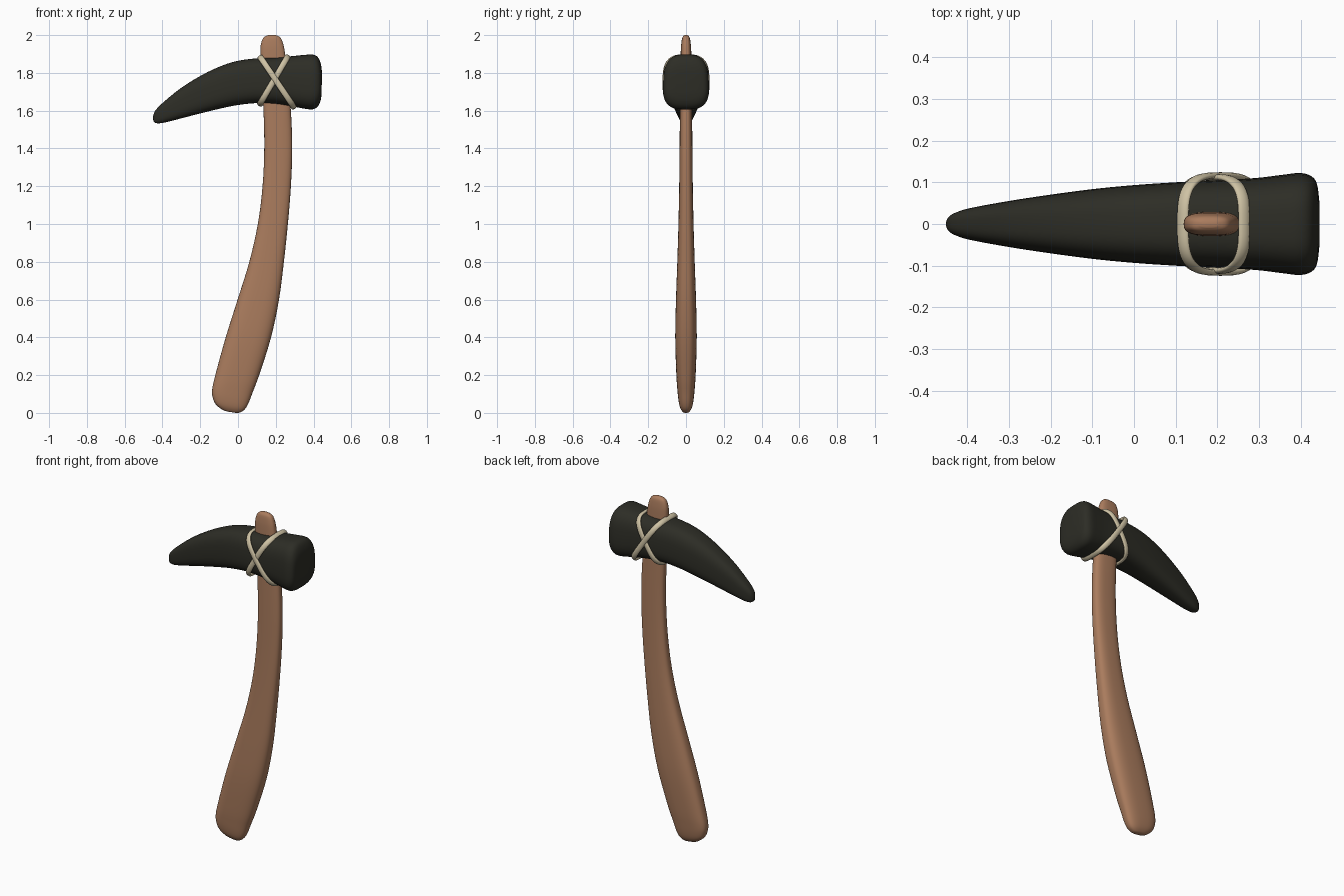
import bpy, bmesh, math
from mathutils import Vector

if "Cube" in bpy.data.objects:
    bpy.data.objects.remove(bpy.data.objects["Cube"])


def power(v, e):
    return math.copysign(abs(v) ** e, v)


def skin(name, rings, color, closed=False):
    """Join equal rings of points into one smooth, solid skin."""
    bm = bmesh.new()
    vs = [[bm.verts.new(p) for p in r] for r in rings]
    n = len(vs[0])
    for i in range(len(vs) if closed else len(vs) - 1):
        a, b = vs[i], vs[(i + 1) % len(vs)]
        for j in range(n):
            k = (j + 1) % n
            bm.faces.new((a[j], a[k], b[k], b[j]))
    if not closed:
        bm.faces.new(vs[0])
        bm.faces.new(vs[-1])
    bmesh.ops.recalc_face_normals(bm, faces=bm.faces)
    for f in bm.faces:
        f.smooth = True
    mesh = bpy.data.meshes.new(name)
    bm.to_mesh(mesh)
    bm.free()
    obj = bpy.data.objects.new(name, mesh)
    bpy.context.collection.objects.link(obj)
    mat = bpy.data.materials.get(color[0]) or bpy.data.materials.new(color[0])
    mat.diffuse_color = color[1]
    mat.use_nodes = True
    mat.node_tree.nodes["Principled BSDF"].inputs["Base Color"].default_value = mat.diffuse_color
    mesh.materials.append(mat)
    return obj


def refine(st, steps=4):
    """Catmull-Rom interpolation between the stations."""
    out = []
    for i in range(len(st) - 1):
        q = [st[max(i - 1, 0)], st[i], st[i + 1], st[min(i + 2, len(st) - 1)]]
        for s in range(steps):
            t = s / steps
            out.append([0.5 * (2 * b + (c - a) * t + (2 * a - 5 * b + 4 * c - d) * t * t
                        + (3 * b - a - 3 * c + d) * t ** 3) for a, b, c, d in zip(*q)])
    return out + [list(st[-1])]


def loft(name, stations, color, exponent, taper=0.0, sides=40):
    """Stations: two profile points (x, z) and half depth in y."""
    rings = []
    for x0, z0, x1, z1, h in refine(stations):
        a, b = Vector((x0, 0, z0)), Vector((x1, 0, z1))
        mid, half = (a + b) / 2, (b - a) / 2
        ring = []
        for k in range(sides):
            t = math.tau * k / sides
            c, s = power(math.cos(t), 2 / exponent), power(math.sin(t), 2 / exponent)
            ring.append(mid + half * c + Vector((0, h * s * (1 - taper * c), 0)))
        rings.append(ring)
    return skin(name, rings, color)


WOOD = ("wood", (0.40, 0.20, 0.11, 1))
STONE = ("stone", (0.026, 0.026, 0.019, 1))
CORD = ("cord", (0.62, 0.54, 0.37, 1))

# Curved wooden handle, from foot to top (left edge, right edge, half depth)
loft("handle", [
    (-0.05, 0.006, -0.01, 0.0, 0.008), (-0.08, 0.015, 0.01, 0.002, 0.018),
    (-0.115, 0.042, 0.035, 0.018, 0.031), (-0.132, 0.075, 0.055, 0.05, 0.039),
    (-0.137, 0.12, 0.078, 0.11, 0.045), (-0.12, 0.20, 0.112, 0.20, 0.051),
    (-0.065, 0.40, 0.175, 0.40, 0.057), (-0.002, 0.60, 0.217, 0.60, 0.053),
    (0.06, 0.80, 0.243, 0.80, 0.046), (0.105, 1.00, 0.264, 1.00, 0.040),
    (0.13, 1.20, 0.28, 1.20, 0.036), (0.139, 1.40, 0.287, 1.40, 0.034),
    (0.135, 1.60, 0.28, 1.60, 0.032), (0.123, 1.80, 0.262, 1.80, 0.030),
    (0.119, 1.91, 0.248, 1.91, 0.028), (0.122, 1.955, 0.239, 1.955, 0.025),
    (0.136, 1.988, 0.224, 1.988, 0.019), (0.16, 2.0, 0.20, 2.0, 0.008),
], WOOD, 2.8)

# Horn-shaped stone head, from tip to butt (lower edge, upper edge, half depth)
loft("head", [
    (-0.449, 1.553, -0.450, 1.567, 0.006), (-0.443, 1.539, -0.446, 1.583, 0.016),
    (-0.425, 1.533, -0.435, 1.604, 0.026), (-0.385, 1.538, -0.40, 1.640, 0.038),
    (-0.29, 1.562, -0.31, 1.714, 0.055), (-0.19, 1.588, -0.21, 1.778, 0.070),
    (-0.09, 1.612, -0.11, 1.828, 0.083), (0.0, 1.630, -0.01, 1.862, 0.092),
    (0.10, 1.640, 0.10, 1.877, 0.099), (0.20, 1.636, 0.20, 1.880, 0.104),
    (0.29, 1.622, 0.29, 1.889, 0.109), (0.35, 1.611, 0.35, 1.895, 0.116),
    (0.395, 1.607, 0.395, 1.897, 0.121), (0.422, 1.622, 0.422, 1.884, 0.115),
    (0.437, 1.652, 0.438, 1.850, 0.098), (0.443, 1.690, 0.444, 1.810, 0.06),
], STONE, 3.0, 0.06)


def lashing(name, bottom, top, depth, width=0.016, thick=0.008, steps=72, sides=12):
    """Flat cord loop lying in a leaning plane around the head."""
    a, b = Vector((bottom[0], 0, bottom[1])), Vector((top[0], 0, top[1]))
    mid, half = (a + b) / 2, (b - a) / 2
    side = half.normalized().cross(Vector((0, 1, 0)))
    path = []
    for k in range(steps):
        t = math.tau * k / steps
        c, s = power(math.cos(t), 2 / 3.2), power(math.sin(t), 2 / 3.2)
        path.append(mid + half * c + Vector((0, depth * s, 0)))
    rings = []
    for k in range(steps):
        out = (path[(k + 1) % steps] - path[k - 1]).normalized().cross(side)
        rings.append([path[k] + side * width * math.cos(math.tau * j / sides)
                      + out * thick * math.sin(math.tau * j / sides) for j in range(sides)])
    return skin(name, rings, CORD, closed=True)


# Two crossed lashings
lashing("lashing_left", (0.297, 1.617), (0.117, 1.885), 0.116)
lashing("lashing_right", (0.115, 1.632), (0.264, 1.888), 0.112)
